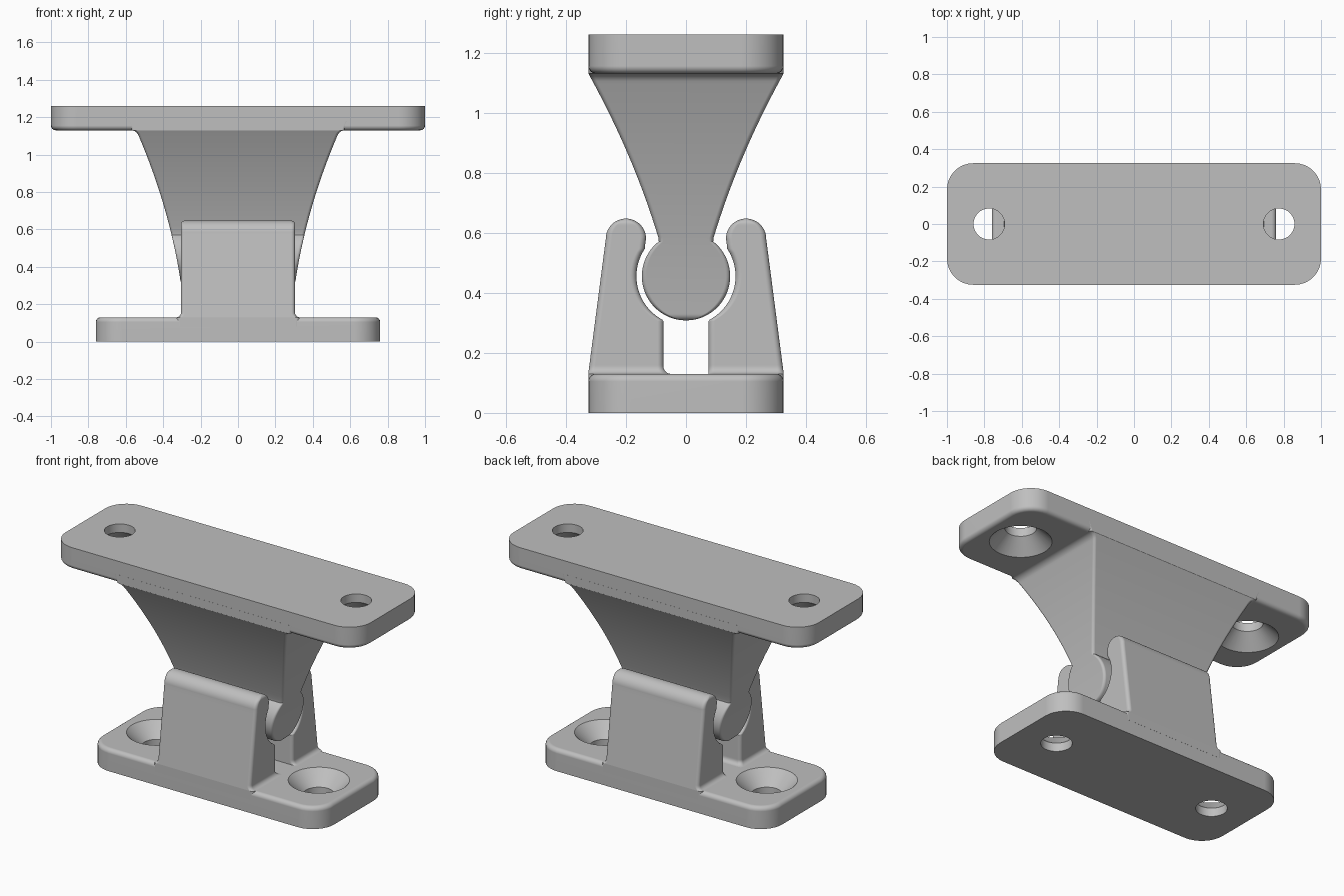
import bpy, bmesh
from math import sin, cos, pi, sqrt, radians

cube = bpy.data.objects.get("Cube")
if cube:
    bpy.data.objects.remove(cube, do_unlink=True)

grey = bpy.data.materials.new("light_grey")
grey.use_nodes = True
colour = (0.52, 0.52, 0.52, 1)
grey.diffuse_color = colour
grey.node_tree.nodes["Principled BSDF"].inputs["Base Color"].default_value = colour

HALF_DEPTH, THICK, TOP = 0.325, 0.13, 1.26
FILLET = 0.025
FLUSH = HALF_DEPTH + 0.0005


def chord(z, centre, radius):
    """Half width of a circle at height z."""
    return sqrt(max(radius ** 2 - (z - centre) ** 2, 0))


def fillet(d, f=FILLET):
    """Offset of a quarter-round of size f at distance d from its end."""
    d = min(max(d, 0), f)
    return f - sqrt(f * f - (f - d) ** 2)


def steps(a, b, n):
    return [a + (b - a) * i / n for i in range(n + 1)]


def round_steps(start, direction, n=6, f=FILLET):
    """Heights that sample a quarter-round evenly."""
    return [start + direction * f * (1 - cos(pi / 2 * i / n)) for i in range(n + 1)]


def loft(name, rings, cx=0, seg=8):
    """Skin rounded rectangles given as (z, half_x, y0, y1, corner_radius)."""
    bm = bmesh.new()
    loops = []
    for z, w, y0, y1, r in rings:
        r = min(r, w, (y1 - y0) / 2)
        loop = []
        for q, (sx, sy) in enumerate([(1, 1), (-1, 1), (-1, -1), (1, -1)]):
            px = sx * (w - r)
            py = y1 - r if sy > 0 else y0 + r
            for i in range(seg + 1):
                a = pi / 2 * (q + i / seg)
                loop.append(bm.verts.new((cx + px + r * cos(a), py + r * sin(a), z)))
        loops.append(loop)
    n = len(loops[0])
    for a, b in zip(loops, loops[1:]):
        for i in range(n):
            j = (i + 1) % n
            bm.faces.new((a[i], a[j], b[j], b[i]))
    bm.faces.new(loops[0][::-1])
    bm.faces.new(loops[-1])
    bmesh.ops.remove_doubles(bm, verts=bm.verts, dist=1e-5)
    bmesh.ops.recalc_face_normals(bm, faces=bm.faces)
    mesh = bpy.data.meshes.new(name)
    bm.to_mesh(mesh)
    bm.free()
    mesh.materials.append(grey)
    obj = bpy.data.objects.new(name, mesh)
    bpy.context.collection.objects.link(obj)
    return obj


def activate(obj):
    bpy.ops.object.select_all(action="DESELECT")
    obj.select_set(True)
    bpy.context.view_layer.objects.active = obj


def finish(obj):
    activate(obj)
    bpy.ops.object.shade_smooth_by_angle(angle=radians(30))
    mod = obj.modifiers.new("clean_shading", "WEIGHTED_NORMAL")
    mod.keep_sharp = True


def plate(name, half_x, hole_x, flip):
    """Rounded plate with two countersunk screw holes."""
    def place(z):
        return TOP - z if flip else z
    rings = []
    for z in [0] + round_steps(THICK, -1)[::-1]:
        e = fillet(THICK - z)
        rings.append((place(z), half_x - e, e - HALF_DEPTH, HALF_DEPTH - e, 0.14 - e))
    obj = loft(name, rings)
    for side in (-1, 1):
        cut = [(-0.05, 0.083), (0.05, 0.083), (THICK, 0.165), (0.2, 0.165)]
        cutter = loft("hole_cutter", [(place(z), r, -r, r, r) for z, r in cut],
                      cx=side * hole_x, seg=12)
        cutter.hide_render = True
        mod = obj.modifiers.new("hole", "BOOLEAN")
        mod.operation, mod.solver, mod.object = "DIFFERENCE", "EXACT", cutter
        activate(obj)
        bpy.ops.object.modifier_apply(modifier=mod.name)
        bpy.data.objects.remove(cutter, do_unlink=True)
    finish(obj)


plate("base_plate", 0.76, 0.53, False)
plate("top_plate", 1.0, 0.775, True)

# Clamp jaws: tapered outside, hollowed inside around the pivot, round tip
PIVOT_Z, PIVOT_R, GAP_R = 0.455, 0.147, 0.165
TIP_Y, TIP_Z, TIP_R = 0.2, 0.58, 0.067
tip_top = TIP_Z + TIP_R


def jaw(name, side, foot):
    levels = [0.08] + round_steps(THICK, 1) + steps(0.16, 0.305, 2)
    levels += steps(0.31, 0.56, 20)
    levels += [TIP_Z + TIP_R * sin(radians(a)) for a in range(0, 89, 4)]
    rings = []
    for z in levels:
        t = max(z - THICK, 0) / (TIP_Z - THICK)
        outer = FLUSH - t * (FLUSH - TIP_Y - TIP_R)
        inner = max(0.075, chord(z, PIVOT_Z, GAP_R))
        if z > 0.55:
            inner = TIP_Y - chord(z, TIP_Z, TIP_R)
        if z > TIP_Z:
            outer = TIP_Y + chord(z, TIP_Z, TIP_R)
        inner -= foot * fillet(z - THICK)
        half_x = 0.305 + fillet(z - THICK) - fillet(tip_top - z, 0.02)
        y0, y1 = sorted((side * inner, side * outer))
        rings.append((z, half_x, y0, y1, 0.02))
    finish(loft(name, rings))


jaw("front_jaw", -1, 1)
jaw("back_jaw", 1, 0)

# Pivot barrel flowing into the flared stem under the top plate
under = TOP - THICK
bottom = PIVOT_Z - PIVOT_R
levels = [PIVOT_Z - PIVOT_R * cos(radians(a)) for a in range(2, 146, 4)]
levels += steps(0.585, under - FILLET - 0.01, 16)
levels += round_steps(under, -1)[::-1] + [under + 0.05]
rings = []
for z in levels:
    u, v = z - bottom, min(z, under) - 0.56
    half_x = 0.305 + 0.145 * u + 0.177 * u * u
    half_x += fillet(under - z) - fillet(z - bottom, 0.02)
    stem_y = 0.085 + 0.29 * v + 0.23 * v * v if v > 0 else 0
    half_y = min(max(stem_y, chord(z, PIVOT_Z, PIVOT_R)), FLUSH)
    if z >= under:
        half_y = FLUSH
    rings.append((z, half_x, -half_y, half_y, 0.015))
finish(loft("pivot_stem", rings))
